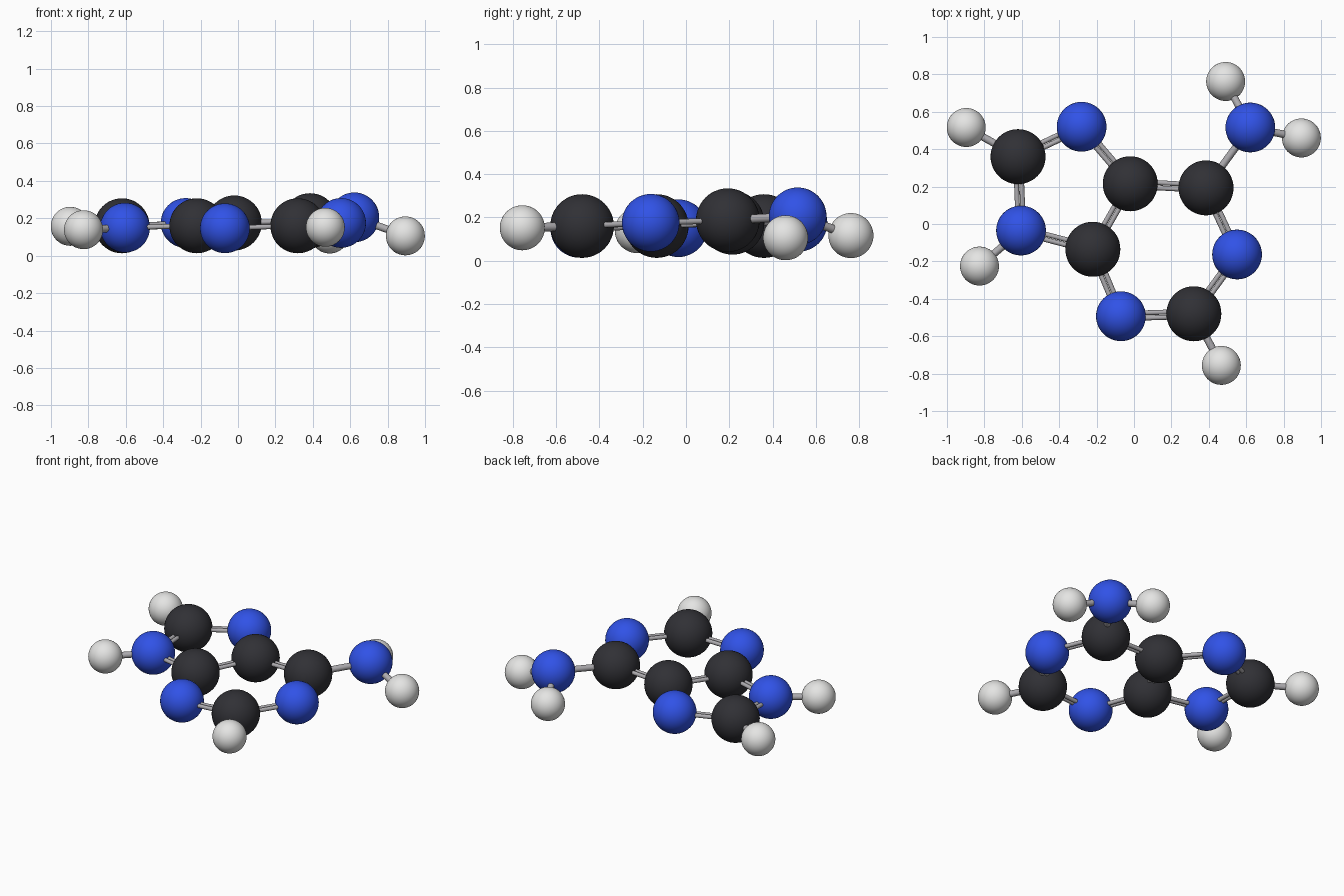
import bpy
from mathutils import Vector

cube = bpy.data.objects.get("Cube")
if cube:
    bpy.data.objects.remove(cube, do_unlink=True)


def material(name, color, roughness=0.4):
    mat = bpy.data.materials.new(name)
    mat.use_nodes = True
    mat.diffuse_color = (*color, 1)
    shader = mat.node_tree.nodes["Principled BSDF"]
    shader.inputs["Base Color"].default_value = (*color, 1)
    shader.inputs["Roughness"].default_value = roughness
    return mat


CHARCOAL = material("charcoal", (0.03, 0.03, 0.036))
BLUE = material("blue", (0.03, 0.085, 0.80))
WHITE = material("off white", (0.78, 0.78, 0.77))
GREY = material("stick grey", (0.42, 0.41, 0.43))

# Radius and material of each kind of ball
KINDS = {
    "carbon": (0.147, CHARCOAL),
    "nitrogen": (0.133, BLUE),
    "hydrogen": (0.104, WHITE),
}

# Ball centres, named by place in the two joined rings
BALLS = {
    "carbon_tip": (-0.62, 0.36, 0.16),
    "carbon_joint_back": (-0.02, 0.215, 0.175),
    "carbon_joint_front": (-0.22, -0.135, 0.16),
    "carbon_amine": (0.385, 0.193, 0.187),
    "carbon_front": (0.32, -0.48, 0.16),
    "nitrogen_back": (-0.28, 0.52, 0.175),
    "nitrogen_side": (-0.604, -0.035, 0.15),
    "nitrogen_front": (-0.07, -0.493, 0.147),
    "nitrogen_left": (0.551, -0.163, 0.175),
    "nitrogen_amine": (0.622, 0.516, 0.205),
    "hydrogen_tip": (-0.897, 0.516, 0.157),
    "hydrogen_side": (-0.826, -0.225, 0.139),
    "hydrogen_amine_back": (0.49, 0.762, 0.116),
    "hydrogen_amine_left": (0.895, 0.46, 0.106),
    "hydrogen_front": (0.467, -0.756, 0.152),
}


def finish(name, mat):
    obj = bpy.context.object
    obj.name = name
    obj.data.materials.append(mat)
    bpy.ops.object.shade_smooth_by_angle()


def ball(name):
    radius, mat = KINDS[name.split("_")[0]]
    bpy.ops.mesh.primitive_uv_sphere_add(
        segments=48, ring_count=24, radius=radius, location=BALLS[name])
    finish(name, mat)


def stick(name, a, b, radius, shift=0):
    start, end = Vector(BALLS[a]), Vector(BALLS[b])
    along = end - start
    side = along.cross(Vector((0, 0, 1))).normalized() * shift
    bpy.ops.mesh.primitive_cylinder_add(
        vertices=20, radius=radius, depth=along.length,
        location=(start + end) / 2 + side,
        rotation=along.to_track_quat("Z", "Y").to_euler())
    finish(name, GREY)


for name in BALLS:
    ball(name)

# Paired sticks around both rings
SIX_RING = ["carbon_joint_back", "carbon_amine", "nitrogen_left",
            "carbon_front", "nitrogen_front", "carbon_joint_front"]
FIVE_RING = ["carbon_joint_front", "nitrogen_side", "carbon_tip",
             "nitrogen_back", "carbon_joint_back"]
pairs = list(zip(SIX_RING, SIX_RING[1:] + SIX_RING[:1]))
pairs += list(zip(FIVE_RING, FIVE_RING[1:]))
for a, b in pairs:
    for label, shift in (("inner", -0.014), ("outer", 0.014)):
        stick(f"{label}_stick_{a}_to_{b}", a, b, 0.013, shift)

# Single sticks to the outer balls
for a, b in (("carbon_tip", "hydrogen_tip"),
             ("nitrogen_side", "hydrogen_side"),
             ("carbon_front", "hydrogen_front"),
             ("carbon_amine", "nitrogen_amine"),
             ("nitrogen_amine", "hydrogen_amine_back"),
             ("nitrogen_amine", "hydrogen_amine_left")):
    stick(f"stick_{a}_to_{b}", a, b, 0.02)
